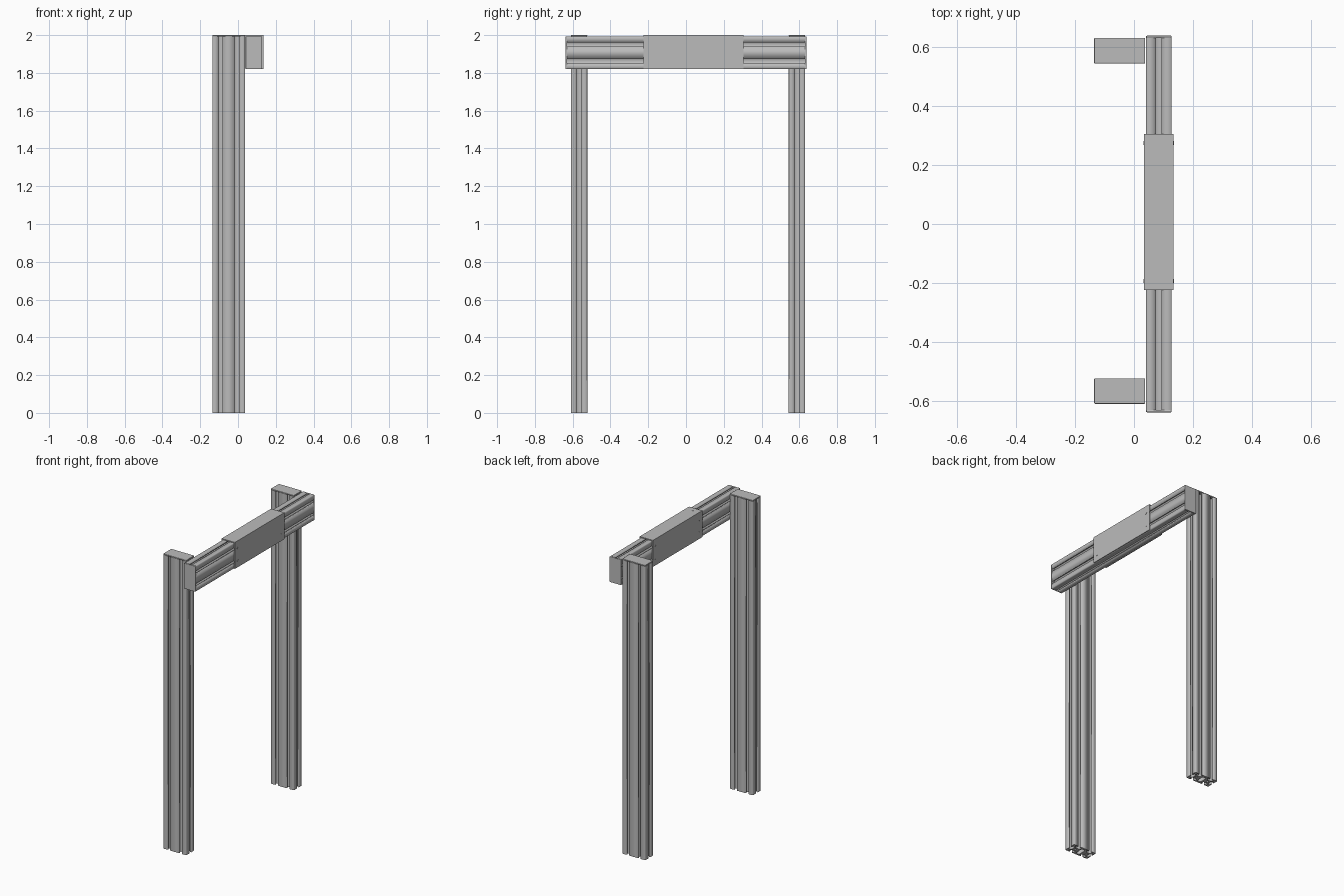
import bpy, math
from mathutils import Matrix, Vector

old = bpy.data.objects.get("Cube")
if old:
    bpy.data.objects.remove(old, do_unlink=True)

grey = bpy.data.materials.new("aluminium grey")
grey.use_nodes = True
colour = (0.5, 0.5, 0.5, 1)
grey.diffuse_color = colour
grey.node_tree.nodes["Principled BSDF"].inputs["Base Color"].default_value = colour

M = 0.0433          # half of one square module; the profile is two modules wide
CAP = 0.008         # end cap thickness
PLATE = 0.0065      # sleeve sheet thickness


def finish(ob):
    ob.data.materials.clear()
    ob.data.materials.append(grey)
    return ob


def box(name, lo, hi, bevel=0):
    lo, hi = Vector(lo), Vector(hi)
    bpy.ops.mesh.primitive_cube_add(size=1, location=(lo + hi) / 2)
    ob = bpy.context.object
    ob.name = name
    ob.data.transform(Matrix.Diagonal((*(hi - lo), 1)))
    if bevel:
        mod = ob.modifiers.new("soft edges", 'BEVEL')
        mod.width = bevel
        mod.segments = 2
    return finish(ob)


def slot(face, along, centre):
    """T-slot opening through a face: corner point, travel direction, slot position."""
    face, along = Vector(face), Vector(along)
    inward = Vector((-along.y, along.x))
    half = [(-0.01, 0), (-0.01, 0.009), (-0.022, 0.009), (-0.022, 0.015), (-0.011, 0.026)]
    steps = half + [(-u, d) for u, d in reversed(half)]
    return [face + along * (centre + u) + inward * d for u, d in steps]


def profile_loops():
    """Double-module slotted outline plus its hollow chambers."""
    a, b, r = 2 * M, M, 0.003
    outline = []
    for start, along, length, slots in (
            ((-a, -b), (1, 0), 2 * a, (M, 3 * M)),
            ((a, -b), (0, 1), 2 * b, (M,)),
            ((a, b), (-1, 0), 2 * a, (M, 3 * M)),
            ((-a, b), (0, -1), 2 * b, (M,))):
        s, d = Vector(start), Vector(along)
        outline.append(s + d * r)
        for c in slots:
            outline += slot(s, d, c)
        outline.append(s + d * (length - r))
    chamber = [Vector(p) for p in ((-0.014, -0.022), (0, -0.034), (0.014, -0.022),
                                   (0.014, 0.022), (0, 0.034), (-0.014, 0.022))]
    bores = [[Vector((sx * M + 0.007 * math.cos(t * math.pi / 6),
                      0.007 * math.sin(t * math.pi / 6))) for t in range(12)]
             for sx in (-1, 1)]
    return [outline, chamber] + bores


def extrusion(name, length, matrix):
    curve = bpy.data.curves.new(name, 'CURVE')
    curve.dimensions = '2D'
    curve.fill_mode = 'BOTH'
    curve.extrude = length / 2
    for loop in profile_loops():
        sp = curve.splines.new('POLY')
        sp.points.add(len(loop) - 1)
        for p, v in zip(sp.points, loop):
            p.co = (v.x, v.y, 0, 1)
        sp.use_cyclic_u = True
    tmp = bpy.data.objects.new(name + "_outline", curve)
    bpy.context.collection.objects.link(tmp)
    bpy.context.view_layer.update()
    mesh = bpy.data.meshes.new_from_object(
        tmp.evaluated_get(bpy.context.evaluated_depsgraph_get()))
    bpy.data.objects.remove(tmp, do_unlink=True)
    ob = bpy.data.objects.new(name, mesh)
    bpy.context.collection.objects.link(ob)
    ob.matrix_world = matrix
    return finish(ob)


# Upright posts with top caps
POST_X = -0.0485
for side, y in (("front", -0.566), ("back", 0.587)):
    length = 2 - CAP
    extrusion(side + "_post", length, Matrix.Translation((POST_X, y, length / 2)))
    box(side + "_post_cap", (POST_X - 2 * M, y - M, length), (POST_X + 2 * M, y + M, 2), 0.003)

# Cross beam with end caps
BEAM_X, TOP, END = 0.084, 2 - PLATE, 0.638
BEAM_Z = TOP - 2 * M
turn = Matrix(((0, 1, 0, BEAM_X), (0, 0, 1, 0), (1, 0, 0, BEAM_Z), (0, 0, 0, 1)))
extrusion("cross_beam", 2 * (END - CAP), turn)
for side, s in (("front", -1), ("back", 1)):
    y0, y1 = sorted((s * END, s * (END - CAP)))
    box(side + "_beam_cap", (BEAM_X - M, y0, BEAM_Z - 2 * M),
        (BEAM_X + M, y1, TOP), 0.003)

# Folded sleeve over the middle of the beam
Y0, Y1, LOW = -0.224, 0.305, BEAM_Z - 2 * M
OUT = M + PLATE
box("sleeve_top", (BEAM_X - OUT, Y0, TOP), (BEAM_X + OUT, Y1, 2))
box("sleeve_left_side", (BEAM_X + M, Y0, LOW), (BEAM_X + OUT, Y1, TOP))
box("sleeve_right_side", (BEAM_X - OUT, Y0, LOW), (BEAM_X - M, Y1, TOP))


# Sleeve screws
def screw(name, location, rotation):
    bpy.ops.mesh.primitive_cylinder_add(vertices=16, radius=0.007, depth=0.003,
                                        location=location, rotation=rotation)
    ob = bpy.context.object
    ob.name = name
    finish(ob)
    bpy.ops.object.shade_smooth_by_angle()


for y in (Y0 + 0.031, Y1 - 0.031):
    screw("top_screw", (BEAM_X, y, 2 - 0.0012), (0, 0, 0))
    for z in (BEAM_Z - M, BEAM_Z + M):
        for s in (-1, 1):
            screw("side_screw", (BEAM_X + s * OUT, y, z), (0, math.pi / 2, 0))
